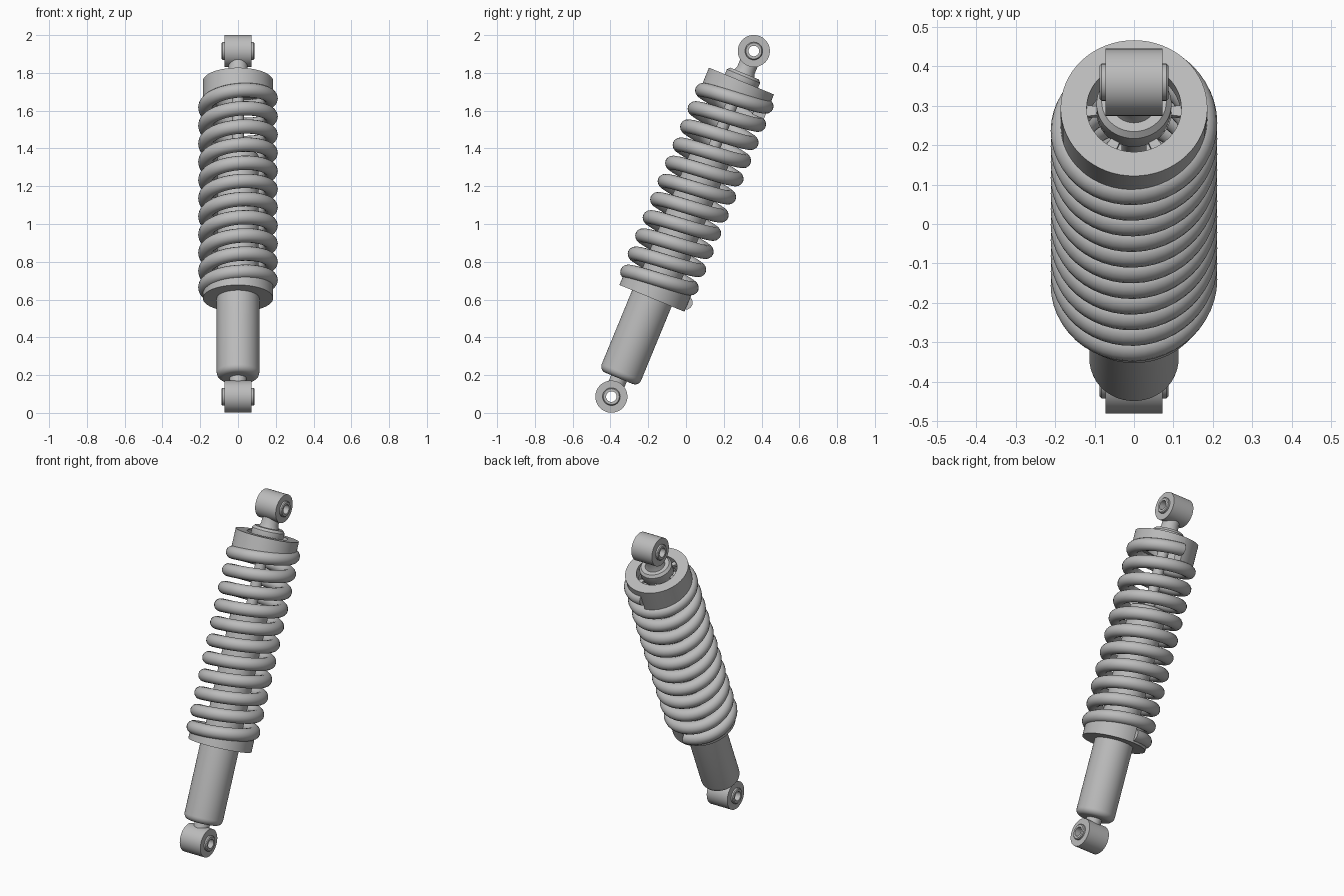
import bpy, bmesh, math
from mathutils import Matrix, Vector

cube = bpy.data.objects.get("Cube")
if cube:
    bpy.data.objects.remove(cube, do_unlink=True)

steel = bpy.data.materials.new("grey_steel")
steel.use_nodes = True
GREY = (0.5, 0.5, 0.5, 1)
steel.diffuse_color = GREY
steel.node_tree.nodes["Principled BSDF"].inputs["Base Color"].default_value = GREY

# The damper is built upright from its lower eye, then leaned backwards
LENGTH = 1.979
LEAN = Matrix.Translation((0, -0.395, 0.086)) @ Matrix.Rotation(-math.radians(22.4), 4, 'X')


def loft(name, rings, loop):
    """Skin closed cross-sections; loop joins last to first, else ends are capped."""
    bm = bmesh.new()
    rows = [[bm.verts.new(LEAN @ Vector(p)) for p in ring] for ring in rings]
    n = len(rows[0])
    pairs = list(zip(rows, rows[1:]))
    if loop:
        pairs.append((rows[-1], rows[0]))
    else:
        bm.faces.new(rows[0])
        bm.faces.new(rows[-1])
    for a, b in pairs:
        for i in range(n):
            j = (i + 1) % n
            bm.faces.new((a[i], a[j], b[j], b[i]))
    bmesh.ops.remove_doubles(bm, verts=bm.verts, dist=1e-5)
    bmesh.ops.recalc_face_normals(bm, faces=bm.faces)
    mesh = bpy.data.meshes.new(name)
    bm.to_mesh(mesh)
    bm.free()
    mesh.materials.append(steel)
    obj = bpy.data.objects.new(name, mesh)
    bpy.context.collection.objects.link(obj)
    bpy.ops.object.select_all(action='DESELECT')
    obj.select_set(True)
    bpy.context.view_layer.objects.active = obj
    bpy.ops.object.shade_smooth_by_angle(angle=math.radians(35))
    return obj


def lathe(name, profile, sideways=False, height=0, steps=48):
    """Turn a closed (radius, position) profile about the damper axis or the x axis."""
    rings = []
    for k in range(steps):
        a = math.tau * k / steps
        c, s = math.cos(a), math.sin(a)
        rings.append([(h, r * c, height + r * s) if sideways else (r * c, r * s, height + h)
                      for r, h in profile])
    return loft(name, rings, True)


def tube(inner, outer, low, high):
    return [(inner, low), (outer, low), (outer, high), (inner, high)]


# Mounting eyes with protruding bushing sleeves
for label, h in (("lower", 0), ("upper", LENGTH)):
    lathe(label + "_eye", tube(0.046, 0.085, -0.072, 0.072), True, h)
    lathe(label + "_bushing", [(0.028, -0.087), (0.042, -0.087), (0.047, -0.082), (0.047, 0.082),
                               (0.042, 0.087), (0.028, 0.087)], True, h, 32)

# Damper body with a rounded foot, and the neck below it
R, FOOT, ROUND = 0.113, 0.105, 0.035
foot = [(R - ROUND + ROUND * math.sin(a), FOOT + ROUND - ROUND * math.cos(a))
        for a in (math.pi / 2 * i / 6 for i in range(7))]
lathe("damper_body", [(0, FOOT)] + foot + [(R, 0.6), (0.108, 0.605), (0.108, 1.375),
                                           (0.103, 1.38), (0, 1.38)])
lathe("lower_neck", tube(0, 0.045, 0.07, 0.11))

# Piston rod, top collar and neck
lathe("piston_rod", tube(0, 0.032, 1.37, 1.8))
lathe("top_collar", [(0, 1.75), (0.075, 1.75), (0.095, 1.78), (0.095, 1.835), (0.082, 1.85), (0, 1.85)])
lathe("upper_neck", [(0, 1.84), (0.062, 1.84), (0.05, 1.87), (0.05, 1.91), (0, 1.91)])

# Coil spring
TURNS, PITCH, COIL, WIRE = 11, 0.104, 0.173, 0.038


def coil_height(u):
    return 0.59 + PITCH * u + 0.02 * max(0, 1 - 2 * u)


def around(u, r, z):
    a = math.pi / 2 + math.tau * u
    return (r * math.cos(a), r * math.sin(a), z)


rings = []
for k in range(TURNS * 48 + 1):
    u = k / 48
    rings.append([around(u, COIL + WIRE * math.cos(b), coil_height(u) + WIRE * math.sin(b))
                  for b in (math.tau * i / 16 for i in range(16))])
loft("coil_spring", rings, False)


# Spring seats: flat on the outside, ramped to follow the coil on the inside
def seat(name, first_turn, flat, offset, inner):
    rings = []
    for k in range(65):
        u = first_turn + k / 64
        ramp = coil_height(u) + offset
        rings.append([around(u, r, z) for r, z in
                      ((inner, flat), (0.186, flat), (0.186, ramp), (inner, ramp))])
    loft(name, rings, False)


seat("lower_spring_seat", 0, 0.563, -0.036, 0.1)
seat("upper_spring_seat", TURNS - 1, 1.807, 0.036, 0.12)

# Short spokes tying the upper seat to the collar
for k in range(6):
    u = (k + 0.5) / 6
    loft("collar_spoke", [[around(u + d, r, z) for d, z in
                           ((-0.02, 1.775), (0.02, 1.775), (0.02, 1.79), (-0.02, 1.79))]
                          for r in (0.085, 0.13)], False)
